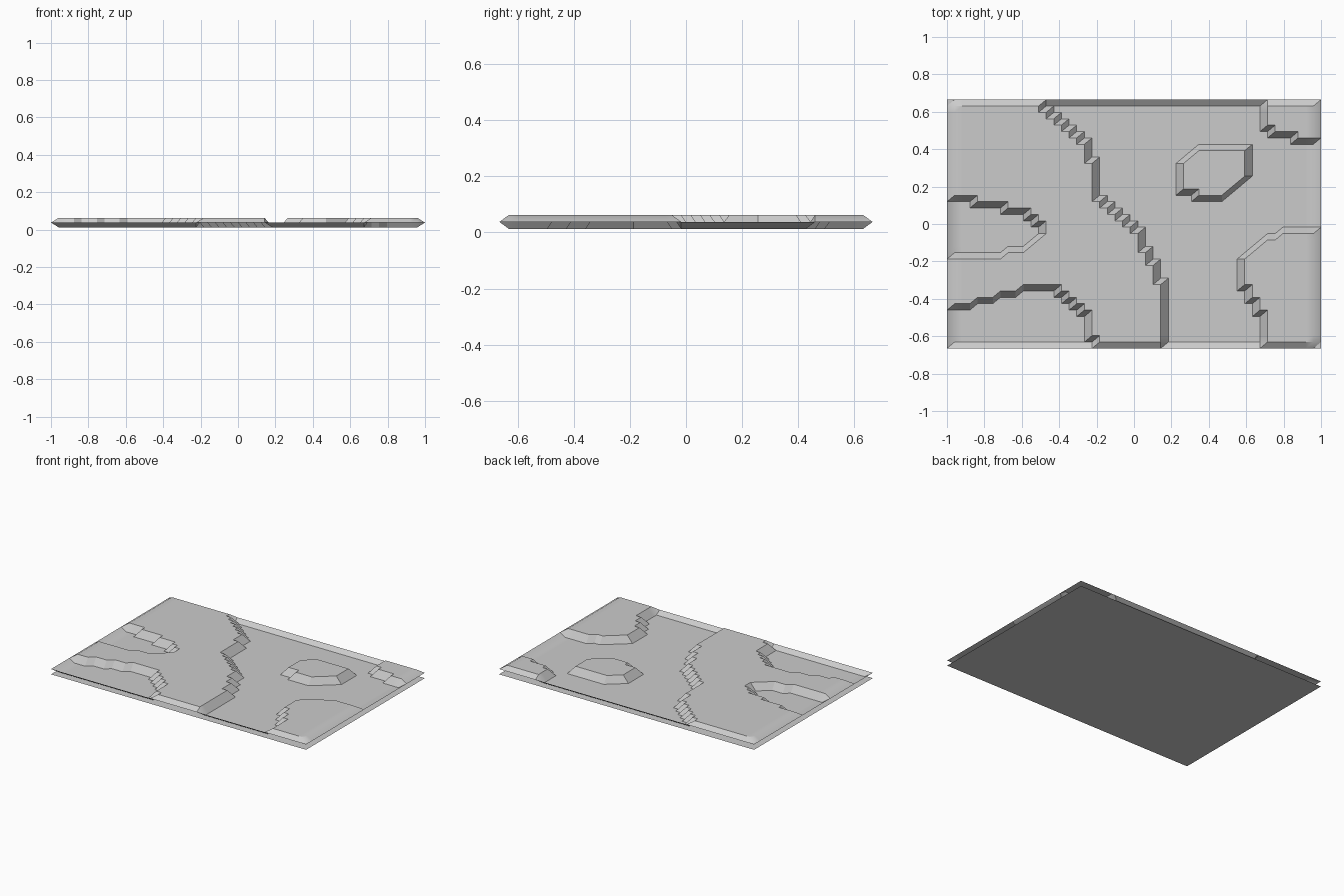
import bpy, bmesh, math
from mathutils import Vector
from mathutils.geometry import intersect_point_line

if "Cube" in bpy.data.objects:
    bpy.data.objects.remove(bpy.data.objects["Cube"], do_unlink=True)

COLS, ROWS = 49, 39                 # cells across and deep
HALF_X, HALF_Y = 1.0, 0.665
FLOOR, RIM, PLATEAU = 0.0125, 0.0375, 0.0625

# Plateau outlines, in grid steps from the front right corner of the board
west_bank = [(-1, 40), (10, 40), (18, 32), (18, 30), (19, 29), (19, 24), (25, 18),
             (25, 16), (26, 15), (26, 14), (27, 13), (27, 11), (28, 10), (28, -1),
             (20, -1), (20, 1), (19, 2), (19, 5), (14, 10), (10, 10), (9, 9), (7, 9),
             (6, 8), (4, 8), (3, 7), (-1, 7), (-1, 14), (7, 14), (8, 15), (10, 15),
             (13, 18), (13, 19), (11, 21), (11, 22), (8, 22), (8, 23), (4, 23),
             (4, 24), (-1, 24)]
island = [(31, 29), (33, 31), (39, 31), (39, 27), (36, 24), (33, 24), (33, 25), (31, 25)]
south_east_bank = [(50, 18), (44, 18), (42, 17), (39, 14), (39, 10), (40, 9), (40, 8),
                   (41, 7), (41, 6), (42, 5), (42, -1), (50, -1)]
north_east_bank = [(42, 40), (42, 35), (43, 35), (43, 34), (46, 34), (46, 33),
                   (50, 33), (50, 40)]
PLATEAUS = [west_bank, island, south_east_bank, north_east_bank]


def inside(x, y, outline):
    """True when the grid point lies in the outline or on its edge."""
    found = False
    p = Vector((x, y))
    for a, b in zip(outline, outline[1:] + outline[:1]):
        near, t = intersect_point_line(p, Vector(a), Vector(b))
        if 0 <= t <= 1 and (near.to_2d() - p).length < 0.01:
            return True
        if (a[1] > y) != (b[1] > y):
            if x < a[0] + (y - a[1]) * (b[0] - a[0]) / (b[1] - a[1]):
                found = not found
    return found


def height(i, j):
    if i in (0, COLS) or j in (0, ROWS):
        return RIM
    return PLATEAU if any(inside(i, j, o) for o in PLATEAUS) else FLOOR


def add_object(name, bm, material):
    mesh = bpy.data.meshes.new(name)
    bm.to_mesh(mesh)
    bm.free()
    mesh.materials.append(material)
    obj = bpy.data.objects.new(name, mesh)
    bpy.context.collection.objects.link(obj)
    return obj


stone = bpy.data.materials.new("light_grey")
stone.use_nodes = True
stone.diffuse_color = (0.6, 0.6, 0.6, 1)
stone.node_tree.nodes["Principled BSDF"].inputs["Base Color"].default_value = (0.6, 0.6, 0.6, 1)

# Terrain sheet: stepped river banks, each cell split along the same diagonal
bm = bmesh.new()
grid = [[bm.verts.new((HALF_X * (2 * i / COLS - 1), HALF_Y * (2 * j / ROWS - 1), height(i, j)))
         for j in range(ROWS + 1)] for i in range(COLS + 1)]
for i in range(COLS):
    for j in range(ROWS):
        a, b = grid[i][j], grid[i + 1][j]
        c, d = grid[i + 1][j + 1], grid[i][j + 1]
        bm.faces.new((a, b, c))
        bm.faces.new((a, c, d))
terrain = add_object("terrain", bm, stone)

# Flat base sheet under the terrain
bm = bmesh.new()
corners = [(-1, -1), (1, -1), (1, 1), (-1, 1)]
bm.faces.new([bm.verts.new((HALF_X * x, HALF_Y * y, 0)) for x, y in corners])
add_object("base_sheet", bm, stone)

# Soften only the gentle side rims
bpy.ops.object.select_all(action="DESELECT")
terrain.select_set(True)
bpy.context.view_layer.objects.active = terrain
bpy.ops.object.shade_smooth_by_angle(angle=math.radians(34))
